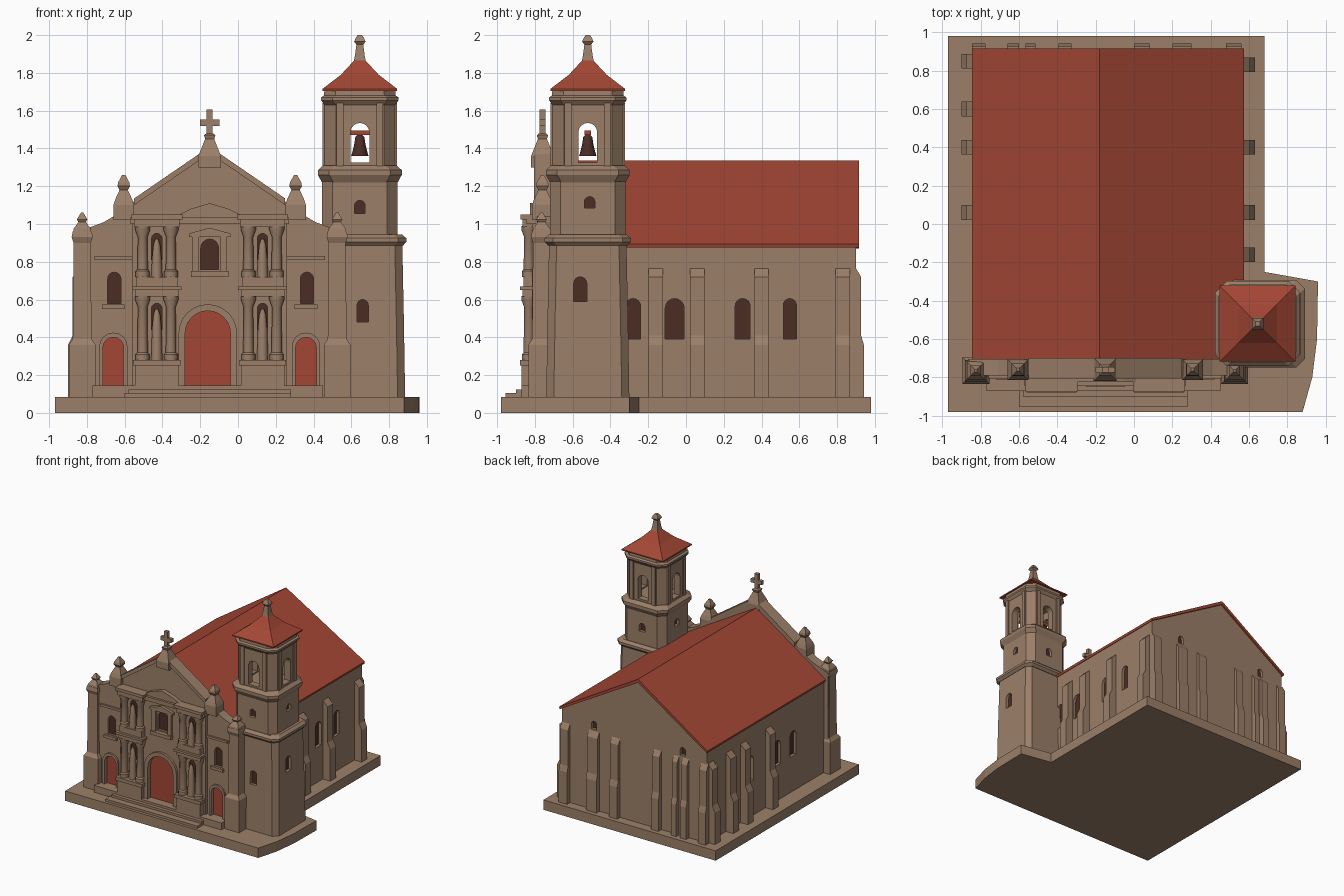
import bpy, bmesh, math

if "Cube" in bpy.data.objects:
    bpy.data.objects.remove(bpy.data.objects["Cube"])


def material(name, rgb):
    m = bpy.data.materials.new(name)
    m.diffuse_color = (*rgb, 1)
    m.use_nodes = True
    m.node_tree.nodes["Principled BSDF"].inputs["Base Color"].default_value = m.diffuse_color
    return m


STONE = material("warm stone", (0.33, 0.212, 0.14))
RED = material("red roof and doors", (0.37, 0.062, 0.035))
DARK = material("dark opening", (0.07, 0.026, 0.018))


def finish(name, bm, mat, smooth=False):
    bmesh.ops.recalc_face_normals(bm, faces=bm.faces)
    me = bpy.data.meshes.new(name)
    bm.to_mesh(me)
    bm.free()
    ob = bpy.data.objects.new(name, me)
    bpy.context.collection.objects.link(ob)
    me.materials.append(mat)
    if smooth:
        bpy.context.view_layer.objects.active = ob
        ob.select_set(True)
        bpy.ops.object.shade_smooth_by_angle(angle=math.radians(40))
        ob.select_set(False)
    return ob


def skin(name, rings, mat, smooth=False):
    """Join rings of equal point count and cap both ends."""
    bm = bmesh.new()
    rows = [[bm.verts.new(p) for p in r] for r in rings]
    n = len(rows[0])
    for a, b in zip(rows, rows[1:]):
        for i in range(n):
            bm.faces.new((a[i], a[(i + 1) % n], b[(i + 1) % n], b[i]))
    bm.faces.new(rows[0])
    bm.faces.new(rows[-1])
    return finish(name, bm, mat, smooth)


def prism(name, pts, axis, a0, a1, mat=STONE):
    place = {"x": lambda u, v, a: (a, u, v), "y": lambda u, v, a: (u, a, v),
             "z": lambda u, v, a: (u, v, a)}[axis]
    return skin(name, [[place(u, v, a) for u, v in pts] for a in (a0, a1)], mat)


def box(name, x0, x1, y0, y1, z0, z1, mat=STONE):
    return prism(name, [(x0, y0), (x1, y0), (x1, y1), (x0, y1)], "z", z0, z1, mat)


def tower(name, cx, cy, levels, mat=STONE, chamfer=0.0):
    """Stack of square (or chamfered) sections given as (z, half width)."""
    rings = []
    for z, h in levels:
        if chamfer:
            c = h - chamfer
            o = [(h, -c), (h, c), (c, h), (-c, h), (-h, c), (-h, -c), (-c, -h), (c, -h)]
        else:
            o = [(h, -h), (h, h), (-h, h), (-h, -h)]
        rings.append([(cx + x, cy + y, z) for x, y in o])
    return skin(name, rings, mat)


def turned(name, cx, cy, levels, mat=STONE, n=12):
    return skin(name, [[(cx + r * math.cos(2 * math.pi * i / n), cy + r * math.sin(2 * math.pi * i / n), z)
                        for i in range(n)] for z, r in levels], mat, True)


def arch(u, w, z0, z1, n=8):
    r = w / 2
    top = [(u + r * math.cos(math.pi * i / n), z1 - r + r * math.sin(math.pi * i / n)) for i in range(n + 1)]
    return [(u - r, z0), (u + r, z0)] + top


def cut(ob, cutter):
    m = ob.modifiers.new("cut", "BOOLEAN")
    m.operation, m.solver, m.object = "DIFFERENCE", "EXACT", cutter
    bpy.context.view_layer.objects.active = ob
    bpy.ops.object.modifier_apply(modifier=m.name)
    bpy.data.objects.remove(cutter)


def opening(name, wall, pts, axis, face, out, mat=DARK, depth=0.03):
    """Recess in a wall with a coloured panel at its back."""
    back = face - out * depth
    cut(wall, prism("cutter", pts, axis, back, face + out * 0.06))
    prism(name, pts, axis, back - out * 0.002, back + out * 0.005, mat)


# Base slab and entrance steps
prism("base", [(-0.97, -0.98), (0.88, -0.98), (0.93, -0.8), (0.955, -0.6), (0.96, -0.3), (0.68, -0.25),
               (0.68, 0.98), (-0.97, 0.98)], "z", 0, 0.085)
box("lower_step", -0.6, 0.28, -0.955, -0.75, 0.08, 0.105)
box("middle_step", -0.58, 0.28, -0.9, -0.75, 0.1, 0.125)
box("upper_step", -0.77, 0.45, -0.87, -0.75, 0.08, 0.145)

# Nave with gabled roof
nave = prism("nave", [(-0.83, 0.08), (0.56, 0.08), (0.56, 0.89), (-0.18, 1.31), (-0.83, 0.89)], "y", -0.73, 0.9)
prism("nave_roof", [(-0.845, 0.89), (-0.18, 1.335), (0.575, 0.895), (0.57, 0.875), (-0.18, 1.305), (-0.84, 0.87)],
      "y", -0.715, 0.915, RED)
for side, face in ((1, 0.56), (-1, -0.83)):
    for y, w in ((-0.28, 0.08), (-0.06, 0.1), (0.3, 0.08), (0.55, 0.07)):
        opening("nave_window", nave, arch(y, w, 0.39, 0.605), "x", face, side)
for x in (0.25, -0.6):
    opening("rear_window", nave, arch(x, 0.05, 0.78, 0.85), "y", 0.9, 1)

# Stepped buttresses on the sides and rear
STEP = [(-0.01, 0.08), (0.07, 0.08), (0.07, 0.36), (0.045, 0.41), (0.045, 0.72), (-0.01, 0.775)]
for y in (-0.16, 0.06, 0.4, 0.83):
    prism("right_buttress", [(0.56 + d, z) for d, z in STEP], "y", y - 0.038, y + 0.038)
for y in (0.06, 0.4, 0.6, 0.85):
    prism("left_buttress", [(-0.83 - d, z) for d, z in STEP], "y", y - 0.038, y + 0.038)
for x, w in ((-0.81, 0.07), (-0.63, 0.06), (-0.54, 0.05), (-0.36, 0.07), (0.04, 0.08), (0.25, 0.1), (0.52, 0.08)):
    prism("rear_buttress", [(0.9 + d * 0.6, z) for d, z in STEP], "x", x - w / 2, x + w / 2)

# Facade wall with shaped gable, mirrored about its centre line
CX = -0.15
half = [(0.715, 0.08), (0.715, 0.95), (0.64, 0.98), (0.56, 1.01), (0.51, 1.04), (0.46, 1.07), (0.4, 1.12),
        (0.25, 1.225), (0.06, 1.36)]
facade = prism("facade", [(CX + x, z) for x, z in half] + [(CX - x, z) for x, z in reversed(half)],
               "y", -0.79, -0.705)
bay = box("centre_bay", CX - 0.41, CX + 0.41, -0.815, -0.74, 0.08, 1.02)
opening("main_door", bay, arch(CX - 0.01, 0.24, 0.145, 0.54, 12), "y", -0.815, -1, RED, 0.025)
opening("centre_window", bay, arch(CX, 0.095, 0.76, 0.92), "y", -0.815, -1, DARK, 0.025)

# Archivolt around the main door, window hood and sill
outer, inner = arch(CX - 0.01, 0.31, 0.145, 0.575, 12), arch(CX - 0.01, 0.24, 0.145, 0.54, 12)
prism("door_surround", outer[1:] + [outer[0]] + [inner[0]] + inner[:1:-1] + [inner[1]], "y", -0.835, -0.81)
box("window_sill", CX - 0.1, CX + 0.1, -0.85, -0.81, 0.72, 0.75)
for s in (-1, 1):
    box("window_jamb", CX + s * 0.075 - 0.018, CX + s * 0.075 + 0.018, -0.835, -0.81, 0.75, 0.94)
prism("window_hood", [(CX - 0.11, 0.93), (CX + 0.11, 0.93), (CX + 0.11, 0.95), (CX, 0.98), (CX - 0.11, 0.95)],
      "y", -0.84, -0.81)

# Entablature, central pediment and sloping coping
box("main_cornice", CX - 0.42, CX + 0.42, -0.845, -0.74, 1.0, 1.035)
prism("pediment", [(CX - 0.2, 1.03), (CX + 0.2, 1.03), (CX + 0.1, 1.08), (CX, 1.11), (CX - 0.1, 1.08)],
      "y", -0.825, -0.78)
for s in (-1, 1):
    prism("gable_coping", [(CX + s * x, z) for x, z in ((0.4, 1.1), (0.4, 1.135), (0.05, 1.375), (0.05, 1.34))],
          "y", -0.805, -0.7)

    # Paired columns with niches
    px = CX + s * 0.28
    box("column_pedestal", px - 0.115, px + 0.115, -0.87, -0.8, 0.08, 0.26)
    box("pedestal_cap", px - 0.125, px + 0.125, -0.88, -0.8, 0.25, 0.28)
    box("middle_entablature", px - 0.115, px + 0.115, -0.865, -0.8, 0.615, 0.655)
    box("middle_cornice", px - 0.13, px + 0.13, -0.88, -0.8, 0.65, 0.67)
    box("upper_pedestal", px - 0.11, px + 0.11, -0.86, -0.8, 0.67, 0.72)
    box("upper_entablature", px - 0.12, px + 0.12, -0.865, -0.74, 0.985, 1.03)
    box("upper_cornice", px - 0.135, px + 0.135, -0.875, -0.74, 1.025, 1.05)
    for z0, z1 in ((0.28, 0.62), (0.72, 0.99)):
        for d in (-0.075, 0.075):
            turned("column", px + d, -0.832, [(z0, 0.037), (z0 + 0.03, 0.037), (z0 + 0.04, 0.028),
                                              (z1 - 0.06, 0.025), (z1 - 0.02, 0.04), (z1, 0.04)])
        opening("niche", bay, arch(px, 0.055, z1 - 0.18, z1 - 0.04), "y", -0.815, -1, DARK, 0.015)
        turned("niche_statue", px, -0.825, [(z0, 0.03), (z1 - 0.17, 0.025), (z1 - 0.1, 0.018), (z1 - 0.07, 0.008)])

    # Side doors and windows
    wx = CX + s * 0.51
    opening("side_door", facade, arch(wx, 0.11, 0.145, 0.4), "y", -0.79, -1, RED, 0.025)
    opening("side_window", facade, arch(wx + 0.005, 0.07, 0.58, 0.745), "y", -0.79, -1, DARK, 0.025)
    o, i = arch(wx, 0.15, 0.145, 0.425), arch(wx, 0.11, 0.145, 0.4)
    prism("side_door_surround", o[1:] + [o[0]] + [i[0]] + i[:1:-1] + [i[1]], "y", -0.805, -0.785)
    box("side_window_sill", wx - 0.06, wx + 0.06, -0.81, -0.78, 0.55, 0.575)
    box("side_string_course", wx - 0.1, wx + 0.1, -0.805, -0.78, 0.81, 0.83)

    # Corner pilaster and pinnacles
    ex = CX + s * 0.675
    tower("corner_pilaster", ex, -0.765, [(0.08, 0.07), (0.36, 0.07), (0.39, 0.05), (0.9, 0.045),
                                          (0.93, 0.056), (0.96, 0.05)])
    tower("outer_pinnacle", ex, -0.765, [(0.95, 0.05), (0.975, 0.045), (1.01, 0.02), (1.025, 0.028), (1.06, 0.006)])
    tower("inner_pinnacle", CX + s * 0.455, -0.76, [(1.02, 0.055), (1.1, 0.055), (1.13, 0.045), (1.18, 0.022),
                                                    (1.2, 0.033), (1.22, 0.03), (1.26, 0.008)])

# Apex pedestal and cross
tower("cross_pedestal", CX, -0.76, [(1.3, 0.06), (1.36, 0.06), (1.39, 0.048), (1.45, 0.024), (1.47, 0.03), (1.48, 0.018)])
box("cross_post", CX - 0.016, CX + 0.016, -0.775, -0.745, 1.47, 1.605)
box("cross_arms", CX - 0.052, CX + 0.052, -0.775, -0.745, 1.52, 1.552)

# Bell tower: three stages
TX, TY = 0.645, -0.52
lower = tower("tower_lower_stage", 0.665, TY, [(0.08, 0.22), (0.5, 0.213), (0.89, 0.205)], chamfer=0.04)
tower("tower_lower_cornice", 0.663, TY, [(0.885, 0.21), (0.905, 0.228), (0.925, 0.228), (0.945, 0.205)], chamfer=0.045)
middle = tower("tower_middle_stage", TX, TY, [(0.93, 0.2), (1.24, 0.2)], chamfer=0.055)
tower("tower_middle_cornice", TX, TY, [(1.22, 0.2), (1.26, 0.222), (1.285, 0.222), (1.31, 0.195)], chamfer=0.06)
belfry = tower("belfry", TX, TY, [(1.29, 0.187), (1.65, 0.187)], chamfer=0.06)
tower("belfry_cornice", TX, TY, [(1.63, 0.187), (1.655, 0.205), (1.67, 0.205), (1.68, 0.19), (1.715, 0.187)], chamfer=0.06)

opening("tower_front_window", lower, arch(TX + 0.015, 0.06, 0.48, 0.6), "y", TY - 0.213, -1)
opening("tower_right_window", lower, arch(-0.56, 0.07, 0.59, 0.72), "x", 0.875, 1)
for out in (-1, 1):
    opening("tower_round_window", middle, arch(TX, 0.056, 1.055, 1.125), "y", TY + out * 0.2, out)
    opening("tower_round_window", middle, arch(TY + 0.01, 0.056, 1.085, 1.145), "x", TX + out * 0.2, out)

# Open arches through the belfry, with framing piers and hung bell
cut(belfry, box("cutter", TX - 0.13, TX + 0.13, TY - 0.13, TY + 0.13, 1.315, 1.6))
for axis, c in (("y", TX), ("x", TY)):
    mid = TY if axis == "y" else TX
    cut(belfry, prism("cutter", arch(c, 0.1, 1.325, 1.535), axis, mid - 0.3, mid + 0.3))
    for out in (-1, 1):
        a0, a1 = mid + out * 0.18, mid + out * 0.197
        for d in (-0.105, 0.105):
            prism("belfry_pier", [(c + d - 0.018, 1.3), (c + d + 0.018, 1.3), (c + d + 0.018, 1.64),
                                  (c + d - 0.018, 1.64)], axis, a0, a1)
turned("bell", TX, TY, [(1.36, 0.046), (1.38, 0.04), (1.42, 0.03), (1.46, 0.024), (1.475, 0.01)], DARK)
box("bell_beam", TX - 0.14, TX + 0.14, TY - 0.018, TY + 0.018, 1.47, 1.495, RED)

# Tower roof and finial
tower("tower_roof", TX, TY, [(1.705, 0.198), (1.715, 0.198), (1.79, 0.1), (1.885, 0.012)], RED)
tower("finial", TX, TY, [(1.85, 0.034), (1.89, 0.026), (1.95, 0.018), (1.965, 0.03), (1.985, 0.022), (2.0, 0.012)])
